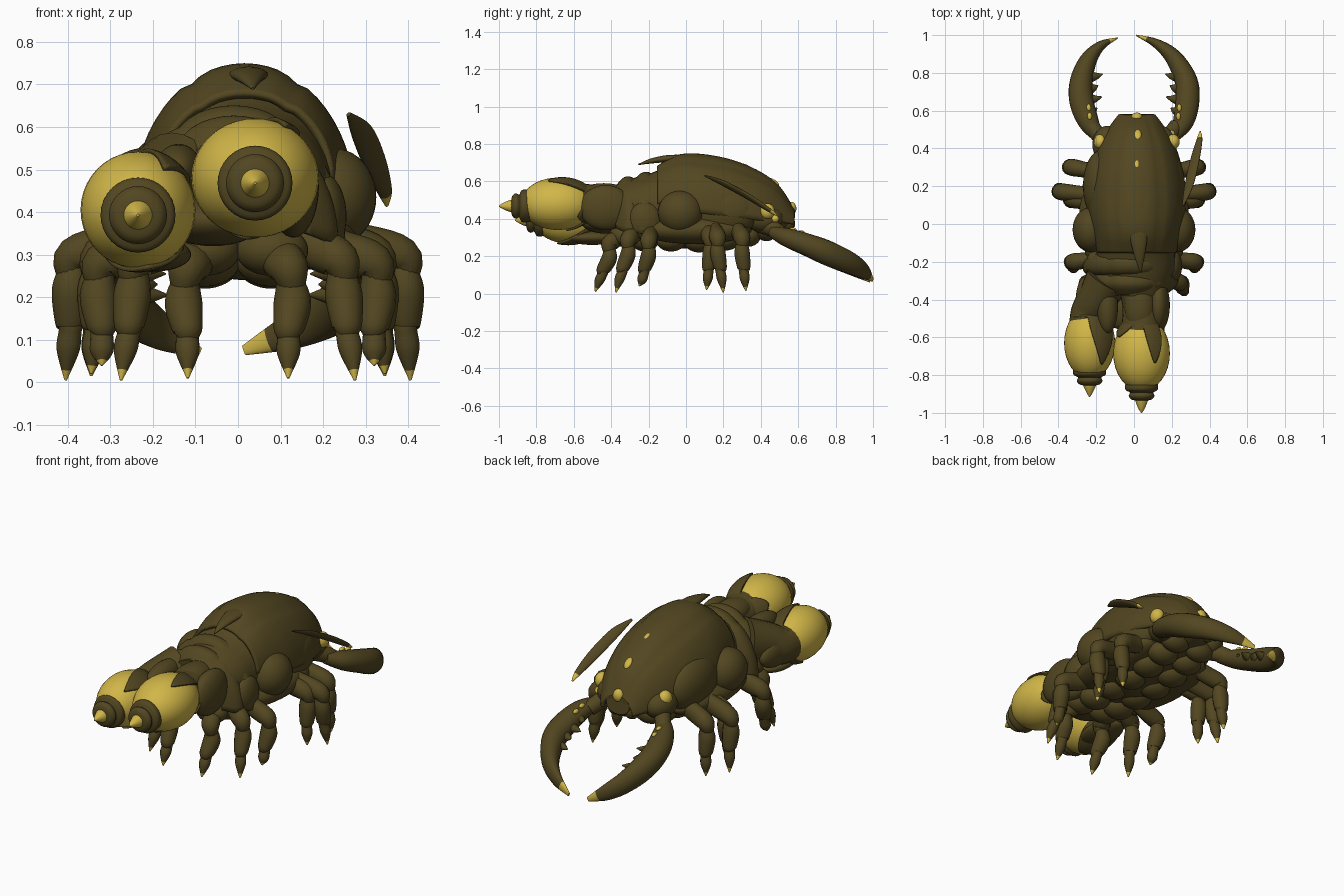
import bpy, bmesh, math
from mathutils import Vector, Matrix

if "Cube" in bpy.data.objects:
    bpy.data.objects.remove(bpy.data.objects["Cube"])

def material(name, rgb):
    m = bpy.data.materials.new(name)
    m.diffuse_color = (*rgb, 1)
    m.use_nodes = True
    m.node_tree.nodes["Principled BSDF"].inputs["Base Color"].default_value = m.diffuse_color
    return m

DARK = material("dark brown chitin", (0.085, 0.062, 0.015))
GOLD = material("golden yellow", (0.64, 0.47, 0.065))

def finish(name, bm, mats=(DARK, GOLD), angle=45):
    bmesh.ops.recalc_face_normals(bm, faces=bm.faces[:])
    me = bpy.data.meshes.new(name)
    bm.to_mesh(me)
    bm.free()
    for m in mats:
        me.materials.append(m)
    for p in me.polygons:
        p.use_smooth = True
    me.set_sharp_from_angle(angle=math.radians(angle))
    ob = bpy.data.objects.new(name, me)
    bpy.context.collection.objects.link(ob)
    return ob

def smooth_path(pts, n):
    """Catmull-Rom through tuples of any length."""
    out = []
    for i in range(len(pts) - 1):
        a, b, c, d = (pts[max(i - 1, 0)], pts[i], pts[i + 1], pts[min(i + 2, len(pts) - 1)])
        for k in range(n):
            t = k / n
            out.append([0.5 * (2*q + (r - p)*t + (2*p - 5*q + 4*r - s)*t*t + (3*q - p - 3*r + s)*t**3)
                        for p, q, r, s in zip(a, b, c, d)])
    return out + [list(pts[-1])]

def tube(name, pts, ref=(0, 0, 1), tip=0.0, sides=20, n=5):
    """Sweep of ellipses; points are (x, y, z, side radius, ref radius)."""
    path, bm, rings = smooth_path(pts, n), bmesh.new(), []
    for i, p in enumerate(path):
        t = Vector(path[min(i + 1, len(path) - 1)][:3]) - Vector(path[max(i - 1, 0)][:3])
        side = t.cross(Vector(ref)).normalized()
        up = side.cross(t).normalized()
        a, b = max(p[3], .002), max(p[4], .002)
        rings.append([bm.verts.new(Vector(p[:3]) + side*a*math.cos(w) + up*b*math.sin(w))
                      for w in (math.tau*k/sides for k in range(sides))])
    for i in range(len(rings) - 1):
        for k in range(sides):
            j = (k + 1) % sides
            f = bm.faces.new((rings[i][k], rings[i][j], rings[i + 1][j], rings[i + 1][k]))
            f.material_index = int(i >= (1 - tip) * (len(rings) - 1))
    bm.faces.new(rings[0])
    bm.faces.new(rings[-1]).material_index = int(tip > 0)
    return finish(name, bm)

def blob(name, loc, rad, mats=(DARK,), tilt=0):
    bm = bmesh.new()
    bmesh.ops.create_uvsphere(bm, u_segments=32, v_segments=20, radius=1)
    bm.transform(Matrix.Translation(loc) @ Matrix.Rotation(tilt, 4, 'X') @ Matrix.Diagonal((*rad, 1)))
    return finish(name, bm, mats)

def arch(name, rows, cx, thick=.018, n=5, seg=30):
    """Half-elliptic shell; rows are (y, half width, top z, edge z)."""
    bm, rings = bmesh.new(), []
    for y, hw, zt, ze in smooth_path(rows, n):
        ring = []
        for k in range(seg + 1):
            w = math.pi * k / seg
            crease = 1 - .03 * math.exp(-((abs(w - math.pi/2) - .5) / .07)**2)
            ring.append(bm.verts.new((cx + hw*math.cos(w)*crease, y, ze + (zt - ze)*math.sin(w)*crease)))
        rings.append(ring)
    for a, b in zip(rings, rings[1:]):
        for k in range(seg):
            bm.faces.new((a[k], a[k + 1], b[k + 1], b[k]))
    ob = finish(name, bm)
    mod = ob.modifiers.new("thickness", 'SOLIDIFY')
    mod.thickness, mod.offset = thick, 0
    return ob

# Body core and domed back shell
tube("body", [(.01, -.37, .45, .16, .13), (.01, -.25, .46, .2, .165), (.01, -.14, .46, .21, .2),
              (.01, 0, .47, .23, .23), (.01, .2, .46, .24, .2), (.01, .4, .44, .17, .14),
              (.01, .52, .41, .11, .085), (.01, .58, .41, .07, .05)], sides=32)
arch("back_shell", [(-.15, .2, .675, .48), (-.05, .225, .732, .46), (.08, .25, .738, .43), (.25, .24, .705, .41),
                    (.4, .2, .64, .39), (.5, .145, .56, .38), (.575, .09, .44, .37)], .015)
tube("shell_spike", [(.02, .05, .715, .06, .022), (.025, -.08, .722, .045, .02),
                     (.03, -.18, .71, .025, .014), (.035, -.255, .69, .003, .003)])
# Collar ridges at the front of the shell
arch("collar_back", [(-.16, .2, .6, .35), (-.2, .245, .64, .33), (-.245, .25, .63, .32), (-.275, .21, .58, .34)], -.01)
arch("collar_front", [(-.25, .2, .58, .34), (-.285, .235, .61, .33), (-.325, .225, .615, .33), (-.37, .17, .57, .35)], -.01)

# Side lobes, eyes, belly lumps
for s in (-1, 1):
    blob("side_lobe_front", (s*.225, -.03, .435), (.1, .12, .115))
    blob("side_lobe_rear", (s*.175, .2, .44), (.095, .19, .14))
    blob("side_lobe_low", (s*.2, -.22, .39), (.055, .09, .1))
    blob("hip_skirt", (s*.17, .05, .34), (.12, .3, .075))
    blob("cheek", (s*.14, .42, .4), (.08, .1, .075))
    blob("eye", (s*.192 + .015, .435, .44), (.035, .04, .042), (GOLD,))
    blob("eye_lower", (s*.19 + .01, .475, .4), (.018, .022, .02), (GOLD,))
    for y, z, r in ((-.34, .31, .07), (-.22, .285, .075), (-.08, .285, .08),
                    (.07, .28, .08), (.21, .29, .08), (.33, .31, .07), (.43, .34, .06)):
        blob("belly_lump", (s*.08, y, z), (.085, r, .06))
    blob("jaw", (s*.05, .54, .38), (.04, .04, .045))

# Golden spots on the head
blob("head_spot_rear", (.015, .31, .682), (.016, .034, .012), (GOLD,), -.3)
blob("head_spot_front", (.02, .47, .594), (.02, .034, .014), (GOLD,), -.65)
blob("nose_spot", (.015, .565, .455), (.03, .025, .035), (GOLD,))

# Loose blade on the right side
tube("side_blade", [(.26, .1, .63, .004, .006), (.29, .2, .59, .01, .026), (.32, .33, .52, .011, .028),
                    (.345, .44, .45, .01, .018), (.35, .49, .415, .003, .004)], ref=(1, 0, .6), tip=.2)

# Walking legs: (root x, root y), knee, foot
LEGS = [((.08, -.33), (.12, -.41, .25), (.118, -.485, .01)),
        ((.13, -.25), (.24, -.31, .27), (.275, -.375, .005)),
        ((.15, -.18), (.32, -.2, .265), (.32, -.25, .04)),
        ((.15, .1), (.325, .13, .28), (.345, .11, .02)),
        ((.17, .15), (.385, .17, .28), (.405, .2, .005)),
        ((.17, .27), (.33, .3, .28), (.345, .32, .015))]
for s in (-1, 1):
    for (rx, ry), (kx, ky, kz), (fx, fy, fz) in LEGS:
        tube("leg_upper", [(s*rx, ry, .35, .045, .045), (s*(rx + kx)/2, (ry + ky)/2, kz + .045, .05, .042),
                           (s*kx, ky, kz + .015, .046, .045), (s*(kx + .01), ky, kz - .04, .025, .025)],
             ref=(0, 1, 0), sides=14)
        mx, my = kx*.55 + fx*.45, ky*.55 + fy*.45
        tube("leg_lower", [(s*kx, ky, kz, .028, .028), (s*(kx + .008), ky, kz - .06, .044, .042),
                           (s*mx, my, kz*.5, .036, .036), (s*mx, my, kz*.44, .027, .027),
                           (s*(mx + fx)/2, (my + fy)/2, kz*.27, .027, .026), (s*fx, fy, fz, .003, .003)],
             ref=(0, 1, 0), tip=.1, sides=14)

# Rear claws with teeth along the inner edge
CLAWS = {"right": [(.21, .46, .33, .03, .03), (.26, .54, .3, .055, .05), (.282, .65, .26, .064, .06),
                   (.275, .76, .215, .06, .066), (.21, .88, .162, .045, .058), (.12, .955, .118, .025, .042),
                   (.014, .998, .075, .004, .012)],
         "left": [(-.19, .46, .33, .03, .03), (-.24, .54, .3, .055, .05), (-.278, .65, .26, .064, .06),
                  (-.278, .76, .215, .06, .066), (-.24, .87, .162, .045, .058), (-.175, .945, .115, .025, .042),
                  (-.09, .983, .07, .004, .012)]}
for side, pts in CLAWS.items():
    s = 1 if side == "right" else -1
    tube(side + "_claw", pts, tip=.1)
    tube(side + "_claw_arm", [(s*.12, .4, .37, .05, .05), (s*.18, .46, .35, .042, .045),
                              (s*.225, .52, .31, .04, .04)])
    for y, z, x, l in ((.6, .28, .225, .03), (.66, .255, .23, .06), (.72, .23, .225, .035), (.78, .205, .225, .06)):
        tube(side + "_claw_tooth", [(s*x, y, z, .03, .026), (s*(x - l*.5), y + .004, z, .017, .015),
                                    (s*(x - l), y + .014, z, .002, .002)], sides=10, n=3)
    for y, x in ((.57, .235), (.615, .24)):
        blob(side + "_claw_spot", (s*x, y, .342 - (y - .57)*.35), (.012, .02, .012), (GOLD,))

# Front glowing sacs: golden bulb in a dark cup whose rim runs out into petals (angle, reach, half width)
def sac(name, c, r, base, petals, front, tip):
    blob(name + "_bulb", c, r, (GOLD,))
    bm, cols, count, steps = bmesh.new(), [], 120, 14
    for k in range(count):
        ang, reach = 360 * k / count, 0
        for a, l, w in petals:
            d = abs((ang - a + 180) % 360 - 180) / w
            reach = max(reach, l * (1 - d**1.4) if d < 1 else 0)
        t0, t1 = math.acos(.97), math.acos(base - reach)
        w, col = math.radians(ang), []
        for i in range(steps + 1):
            t = t0 + (t1 - t0) * i / steps
            m = 1.035
            col.append(bm.verts.new((c[0] + r[0]*m*math.sin(t)*math.cos(w), c[1] + r[1]*m*math.cos(t),
                                     c[2] + r[2]*m*math.sin(t)*math.sin(w))))
        cols.append(col)
    for k in range(count):
        a, b = cols[k], cols[(k + 1) % count]
        for i in range(steps):
            bm.faces.new((a[i], a[i + 1], b[i + 1], b[i]))
    mod = finish(name + "_petal_cup", bm).modifiers.new("thickness", 'SOLIDIFY')
    mod.thickness, mod.offset = .01, 0
    x, y, z = c
    # Stepped dark nozzle and golden tip
    zt = z - .012
    tube(name + "_nozzle", [(x, front + .06, zt, .08, .08), (x, front + .02, zt, .088, .088),
                            (x, front, zt, .083, .083), (x, front - .012, zt, .062, .062),
                            (x, front - .03, zt, .068, .068), (x, front - .048, zt, .055, .055),
                            (x, front - .055, zt, .03, .03)], sides=32, n=4)
    tube(name + "_tip", [(x, front - .04, zt, .036, .036), (x, front - .06, zt, .032, .032),
                         (x, tip + .025, zt, .018, .018), (x, tip, zt, .003, .003)], tip=1)
    # Neck joining the sac to the collar
    tube(name + "_neck", [(x*.6, -.3, .46, .12, .13), (x*.85, -.4, (z + .46)/2, .1, .11),
                          (x, -.47, z, .1, .1), (x, -.56, z, .11, .11)], sides=24)

sac("left_sac", (-.235, -.63, .405), (.135, .19, .137), .7, [(57, 1.28, 38), (-80, 1.0, 60)], -.80, -.915)
sac("right_sac", (.04, -.685, .48), (.15, .2, .14), .72, [(62, .98, 24), (-35, .2, 30), (150, .3, 35), (-100, .5, 35)],
    -.88, -1.0)
# Leaf sheaths around the sac bases
for x, y, z, a, b in ((-.26, -.42, .4, .05, .08), (-.14, -.44, .5, .055, .06), (.13, -.43, .46, .06, .12),
                      (.03, -.44, .53, .08, .06), (-.06, -.42, .38, .12, .06), (-.2, -.5, .3, .09, .04)):
    blob("sac_sheath", (x, y, z), (a, .14, b))
